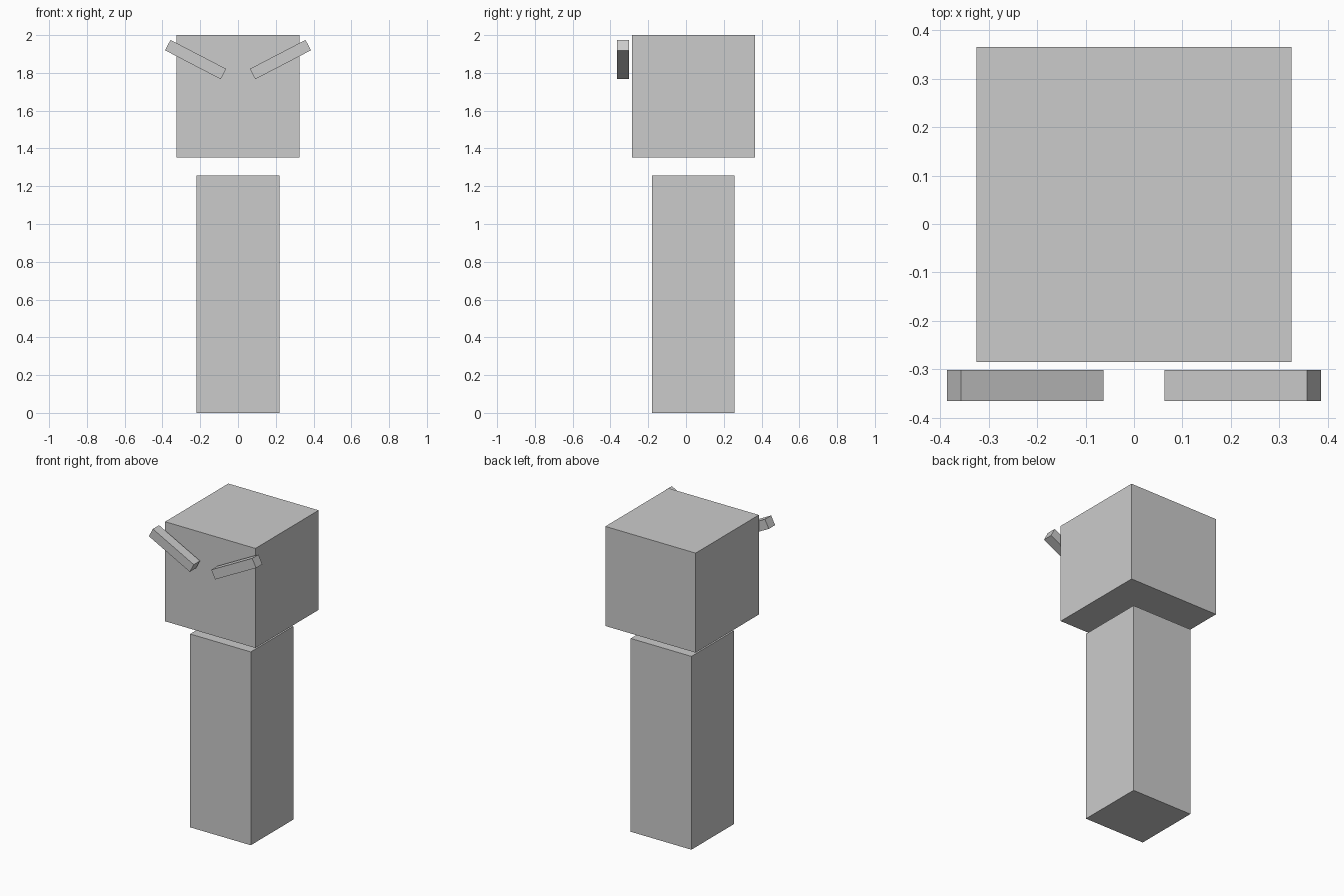
import bpy
import math

if "Cube" in bpy.data.objects:
    bpy.data.objects.remove(bpy.data.objects["Cube"])


def box(name, size, loc, tilt=0.0):
    bpy.ops.mesh.primitive_cube_add(size=1, location=loc)
    obj = bpy.context.object
    obj.name = name
    obj.scale = size
    obj.rotation_euler = (0, math.radians(tilt), 0)
    bpy.ops.object.transform_apply(location=False, rotation=True, scale=True)
    return obj


# Tall body standing on the ground
box("body", (0.437, 0.437, 1.258), (0, 0.038, 0.629))

# Cube head floating above the body
box("head", (0.65, 0.65, 0.648), (0, 0.04, 1.676))

# Pair of slanted brows just in front of the face
for side, name in ((-1, "brow_right"), (1, "brow_left")):
    box(name, (0.332, 0.064, 0.062), (side * 0.2245, -0.333, 1.8705), -side * 27.5)
